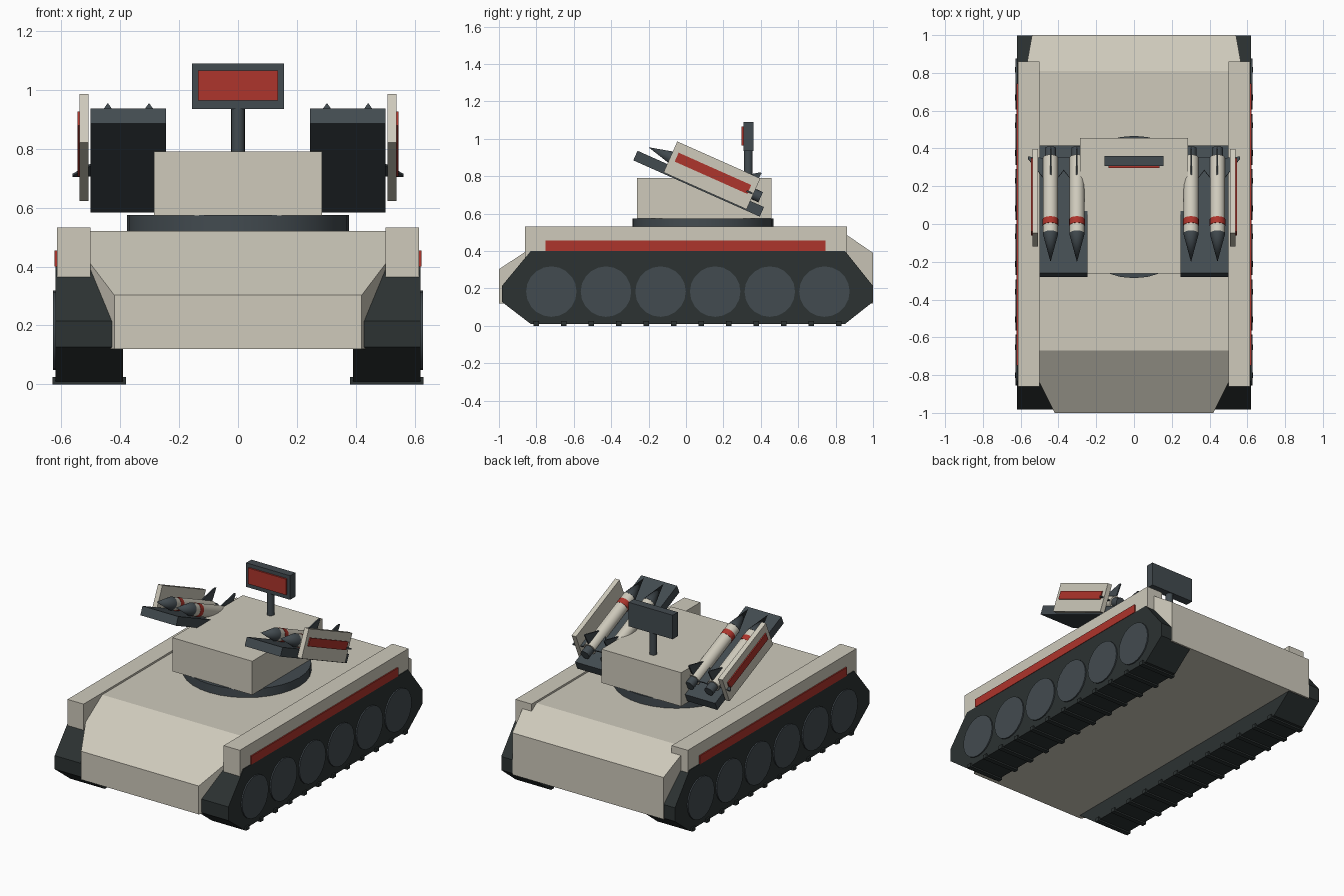
import bpy, bmesh
from math import radians, pi
from mathutils import Matrix, Vector

if "Cube" in bpy.data.objects:
    bpy.data.objects.remove(bpy.data.objects["Cube"])


def material(name, rgb):
    m = bpy.data.materials.new(name)
    m.diffuse_color = (*rgb, 1)
    m.use_nodes = True
    m.node_tree.nodes["Principled BSDF"].inputs["Base Color"].default_value = m.diffuse_color
    return m


BEIGE = material("beige", (0.62, 0.59, 0.50))
DARK = material("dark_steel", (0.055, 0.07, 0.08))
TRACK = material("track_black", (0.025, 0.032, 0.032))
RED = material("red", (0.42, 0.035, 0.025))


def finish(bm, name, mat, frame=Matrix(), smooth=False):
    bmesh.ops.recalc_face_normals(bm, faces=bm.faces)
    me = bpy.data.meshes.new(name)
    bm.to_mesh(me)
    bm.free()
    me.materials.append(mat)
    ob = bpy.data.objects.new(name, me)
    bpy.context.collection.objects.link(ob)
    ob.matrix_world = frame
    if smooth:
        bpy.ops.object.select_all(action='DESELECT')
        ob.select_set(True)
        bpy.context.view_layer.objects.active = ob
        bpy.ops.object.shade_smooth_by_angle(angle=radians(35))
    return ob


def box(name, x, y, z, mat, frame=Matrix()):
    bm = bmesh.new()
    size = [b - a for a, b in (x, y, z)]
    mid = [(a + b) / 2 for a, b in (x, y, z)]
    bmesh.ops.create_cube(bm, size=1, matrix=Matrix.Translation(mid) @ Matrix.Diagonal((*size, 1)))
    return finish(bm, name, mat, frame)


def cone(name, centre, r1, r2, depth, mat, axis='Z', segs=16, frame=Matrix(), smooth=True):
    bm = bmesh.new()
    rot = {'Z': Matrix(), 'X': Matrix.Rotation(pi / 2, 4, 'Y'), 'Y': Matrix.Rotation(pi / 2, 4, 'X')}[axis]
    bmesh.ops.create_cone(bm, cap_ends=True, segments=segs, radius1=r1, radius2=r2, depth=depth,
                          matrix=Matrix.Translation(centre) @ rot)
    bmesh.ops.remove_doubles(bm, verts=bm.verts, dist=1e-5)
    return finish(bm, name, mat, frame, smooth)


def extrude_x(profile, x0, x1):
    bm = bmesh.new()
    face = bm.faces.new([bm.verts.new((x0, y, z)) for y, z in profile])
    new = bmesh.ops.extrude_face_region(bm, geom=[face])["geom"]
    verts = [v for v in new if isinstance(v, bmesh.types.BMVert)]
    bmesh.ops.translate(bm, verts=verts, vec=(x1 - x0, 0, 0))
    return bm


# Hull: side profile, then trimmed to its tapered plan
bm = extrude_x([(-1, 0.12), (1, 0.12), (1, 0.39), (0.81, 0.52), (-0.67, 0.52), (-1, 0.303)], -0.57, 0.57)
for s in (-1, 1):
    for (xa, ya), (xb, yb) in (((0.42, -1), (0.5, -0.84)), ((0.5, -0.84), (0.57, 0.83)), ((0.565, 0.86), (0.54, 1))):
        normal = Vector((s * (yb - ya), xa - xb, 0))
        bmesh.ops.bisect_plane(bm, geom=bm.verts[:] + bm.edges[:] + bm.faces[:], plane_co=(s * xa, ya, 0),
                               plane_no=normal, clear_outer=True)
        bmesh.ops.holes_fill(bm, edges=[e for e in bm.edges if e.is_boundary])
finish(bm, "hull", BEIGE)

# Running gear and fenders, one set per side
TRACK_SIDE = [(-0.983, 0.127), (-0.83, 0.01), (0.85, 0.01), (0.998, 0.127),
              (0.998, 0.215), (0.85, 0.4), (-0.83, 0.4), (-0.983, 0.215)]
for s, side in ((-1, "left"), (1, "right")):
    def span(a, b):
        return tuple(sorted((s * a, s * b)))

    finish(extrude_x(TRACK_SIDE, s * 0.39, s * 0.62), f"{side}_track", TRACK)
    for i in range(12):
        y = -0.80 + i * 0.147
        box(f"{side}_track_pad_{i}", span(0.38, 0.63), (y - 0.015, y + 0.015), (0, 0.025), TRACK)
    for i in range(6):
        cone(f"{side}_wheel_{i}", (s * 0.61, -0.72 + i * 0.292, 0.183), 0.135, 0.135, 0.036, DARK, 'X', 20)
    box(f"{side}_fender", span(0.5, 0.615), (-0.86, 0.86), (0.34, 0.532), BEIGE)
    box(f"{side}_hull_stripe", span(0.61, 0.623), (-0.75, 0.745), (0.40, 0.455), RED)

# Turret with ring
cone("turret_ring", (0, 0.09, 0.545), 0.377, 0.377, 0.06, DARK, segs=32)
box("turret", (-0.285, 0.285), (-0.262, 0.456), (0.573, 0.79), BEIGE)

# Radar
cone("radar_mast", (0, 0.333, 0.87), 0.023, 0.023, 0.17, DARK, segs=16)
box("radar_panel", (-0.157, 0.157), (0.307, 0.36), (0.935, 1.09), DARK)
box("radar_face", (-0.135, 0.135), (0.297, 0.31), (0.963, 1.066), RED)

# Launchers: local +y runs to the tail, tilted nose up
for s, side in ((-1, "left"), (1, "right")):
    F = Matrix.Translation((0, 0.0675, 0.76)) @ Matrix.Rotation(radians(-24), 4, 'X')

    def span(a, b):
        return tuple(sorted((s * a, s * b)))

    box(f"{side}_launch_tray", span(0.245, 0.5), (-0.37, 0.37), (-0.028, 0.028), DARK, F)
    box(f"{side}_launch_shield", span(0.507, 0.538), (-0.196, 0.29), (-0.021, 0.16), BEIGE, F)
    box(f"{side}_shield_stripe", span(0.53, 0.545), (-0.165, 0.26), (0.056, 0.108), RED, F)
    for i, mx in enumerate((0.302, 0.442)):
        x, n, name = s * mx, 0.069, f"{side}_missile_{i}"
        cone(name + "_body", (x, 0.06, n), 0.04, 0.04, 0.44, BEIGE, 'Y', frame=F)
        cone(name + "_nose", (x, -0.2425, n), 0.041, 0, 0.165, DARK, 'Y', frame=F).data.transform(
            Matrix())
        cone(name + "_band", (x, -0.096, n), 0.0415, 0.0415, 0.037, RED, 'Y', frame=F)
        cone(name + "_nozzle", (x, 0.305, n), 0.03, 0.03, 0.055, DARK, 'Y', frame=F)
        # Four triangular tail fins
        for k in range(4):
            bm = extrude_x([(0.15, 0.03), (0.275, 0.12), (0.285, 0.12), (0.275, 0.03)], -0.004, 0.004)
            bm.transform(Matrix.Translation((x, 0, n)) @ Matrix.Rotation(k * pi / 2, 4, 'Y'))
            # Lower fin is clipped by the tray
            for v in bm.verts:
                v.co.z = max(v.co.z, -0.02)
            finish(bm, f"{name}_fin_{k}", DARK, F)
